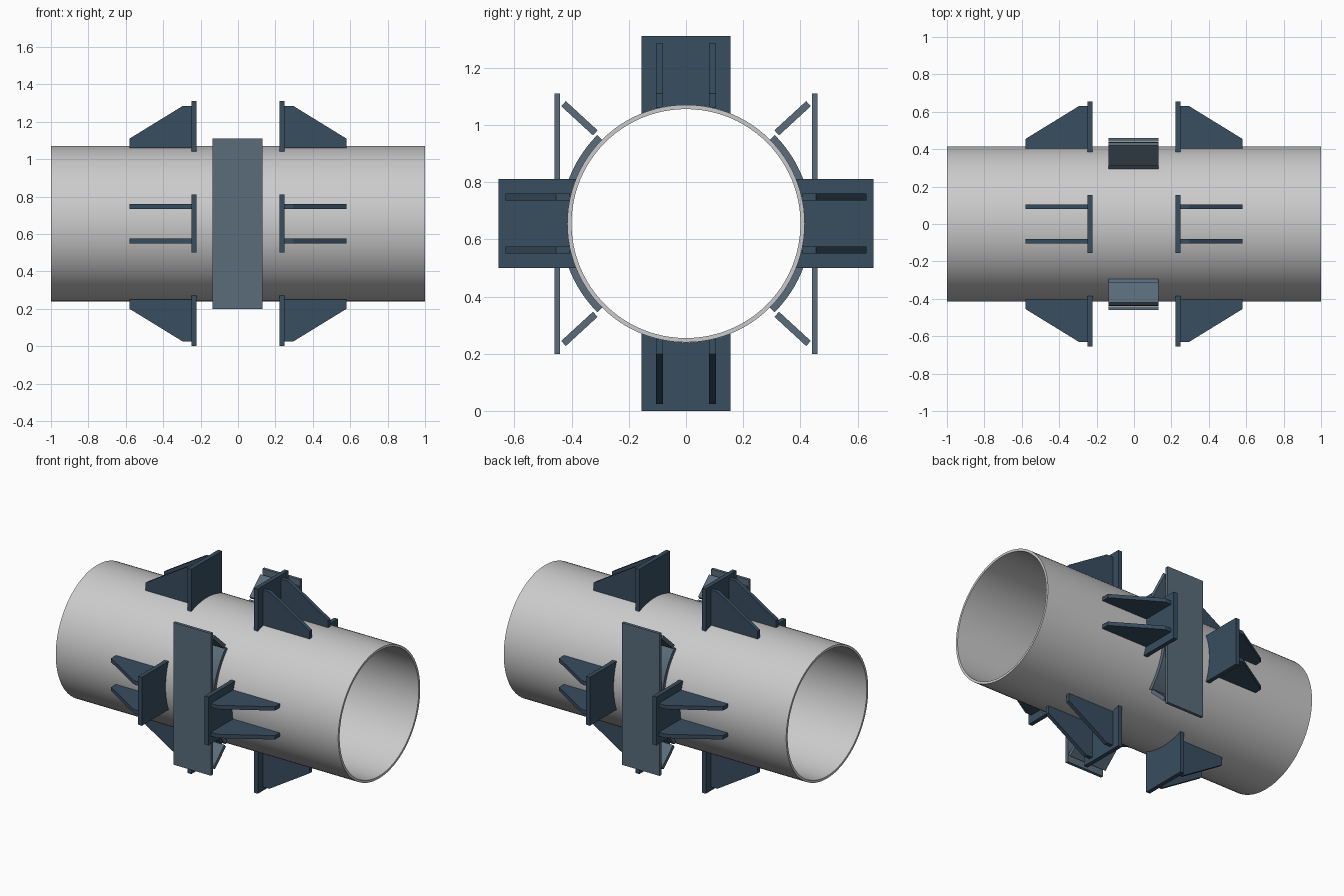
import bpy, bmesh
from math import sin, cos, pi, radians, asin, sqrt
from mathutils import Vector, Matrix

if "Cube" in bpy.data.objects:
    bpy.data.objects.remove(bpy.data.objects["Cube"])

AXIS_Z, R_OUT, R_IN = 0.655, 0.415, 0.40
CENTRE = Vector((0, 0, AXIS_Z))


def material(name, rgb):
    m = bpy.data.materials.new(name)
    m.diffuse_color = (*rgb, 1)
    m.use_nodes = True
    m.node_tree.nodes["Principled BSDF"].inputs["Base Color"].default_value = m.diffuse_color
    return m


thrust_mat = material("dark_blue_steel", (0.04, 0.075, 0.115))
cradle_mat = material("blue_grey_steel", (0.10, 0.15, 0.195))


def finish(bm, name, mat=None, smooth=False):
    bmesh.ops.recalc_face_normals(bm, faces=bm.faces)
    me = bpy.data.meshes.new(name)
    bm.to_mesh(me)
    bm.free()
    ob = bpy.data.objects.new(name, me)
    bpy.context.collection.objects.link(ob)
    if mat:
        me.materials.append(mat)
    if smooth:
        bpy.ops.object.select_all(action='DESELECT')
        ob.select_set(True)
        bpy.context.view_layer.objects.active = ob
        bpy.ops.object.shade_smooth_by_angle(angle=radians(30))
    return ob


def prism(name, points, depth, xform, mat, smooth=False):
    """Extrude a flat outline (relative to the pipe axis), then transform it."""
    bm = bmesh.new()
    face = bm.faces.new([bm.verts.new(p) for p in points])
    new = bmesh.ops.extrude_face_region(bm, geom=[face])['geom']
    bmesh.ops.translate(bm, vec=depth, verts=[v for v in new if isinstance(v, bmesh.types.BMVert)])
    bm.transform(Matrix.Translation(CENTRE) @ xform)
    return finish(bm, name, mat, smooth)


# Pipe: ring section revolved about the x axis
bm = bmesh.new()
ring = [bm.verts.new((x, 0, AXIS_Z + r)) for x, r in
        ((-1, R_IN), (1, R_IN), (1, R_OUT), (-1, R_OUT))]
edges = [bm.edges.new((ring[i], ring[(i + 1) % 4])) for i in range(4)]
bmesh.ops.spin(bm, geom=ring + edges, cent=CENTRE, axis=(1, 0, 0),
               angle=2 * pi, steps=96, use_duplicate=False)
bmesh.ops.remove_doubles(bm, verts=bm.verts, dist=1e-4)
finish(bm, "pipe", smooth=True)

# Thrust plates with a concave foot, each backed by two gussets
HALF = 0.155
a = asin(HALF / R_OUT)
plate = [(0.222, -HALF, 0.655), (0.222, HALF, 0.655)]
plate += [(0.222, R_OUT * sin(t), R_OUT * cos(t)) for t in (a - 2 * a * i / 16 for i in range(17))]
gusset = [(0.249, 0.405), (0.249, 0.63), (0.295, 0.63), (0.58, 0.455), (0.58, 0.405)]
for side, sx in (("left", -1), ("right", 1)):
    for k, place in enumerate(("top", "front", "bottom", "back")):
        xf = Matrix.Rotation(k * pi / 2, 4, 'X') @ Matrix.Diagonal((sx, 1, 1, 1))
        prism(f"thrust_plate_{side}_{place}", plate, (0.027, 0, 0), xf, thrust_mat)
        for n, y in enumerate((-0.105, 0.08)):
            prism(f"gusset_{side}_{place}_{n + 1}", [(x, y, z) for x, z in gusset],
                  (0, 0.025, 0), xf, thrust_mat)

# Side cradles: flat guide plate, curved saddle and two diagonal struts
X0, W = -0.136, (0.267, 0, 0)
arc = [radians(-45 + 90 * i / 24) for i in range(25)]
saddle = [(X0, R_OUT * cos(t), R_OUT * sin(t)) for t in arc]
saddle += [(X0, 0.438 * cos(t), 0.438 * sin(t)) for t in reversed(arc)]
guide = [(X0, 0.441, -0.455), (X0, 0.460, -0.455), (X0, 0.460, 0.455), (X0, 0.441, 0.455)]
p, q = Vector((X0, 0.317, 0.317)), Vector((X0, 0.428, 0.419))
d = (q - p).normalized()
n = Vector((0, -d.z, d.y)) * 0.012
for side, sy in (("front", -1), ("back", 1)):
    xf = Matrix.Diagonal((1, sy, 1, 1))
    prism(f"saddle_{side}", saddle, W, xf, cradle_mat, True)
    prism(f"guide_plate_{side}", guide, W, xf, cradle_mat)
    for level, sz in (("upper", 1), ("lower", -1)):
        prism(f"strut_{side}_{level}", [p - n, q - n, q + n, p + n], W,
              Matrix.Diagonal((1, sy, sz, 1)), cradle_mat)
